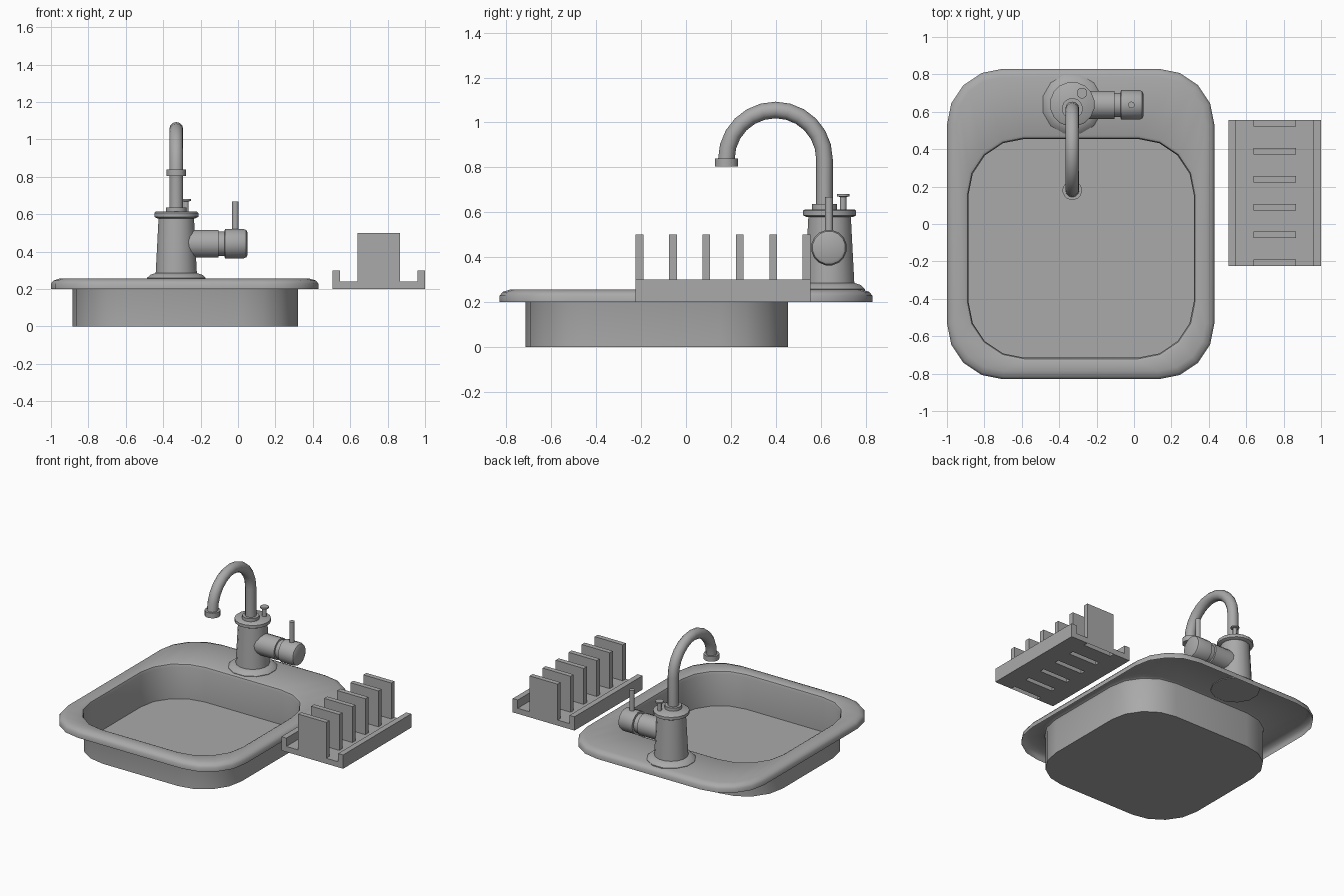
import bpy
import bmesh
from math import sin, cos, pi, radians
from mathutils import Matrix, Vector

default_cube = bpy.data.objects.get("Cube")
if default_cube:
    bpy.data.objects.remove(default_cube)

grey = bpy.data.materials.new("mid_grey")
grey.use_nodes = True
grey.diffuse_color = (0.4, 0.4, 0.4, 1)
grey.node_tree.nodes["Principled BSDF"].inputs["Base Color"].default_value = (0.4, 0.4, 0.4, 1)


def finish(name, bm, smooth=True, recalc=True):
    """Turn a bmesh into a named, shaded, coloured object."""
    if recalc:
        bmesh.ops.recalc_face_normals(bm, faces=bm.faces)
    mesh = bpy.data.meshes.new(name)
    bm.to_mesh(mesh)
    bm.free()
    mesh.materials.append(grey)
    if smooth:
        for poly in mesh.polygons:
            poly.use_smooth = True
        mesh.set_sharp_from_angle(angle=radians(40))
    obj = bpy.data.objects.new(name, mesh)
    bpy.context.scene.collection.objects.link(obj)
    return obj


def loft(name, rings, cap_start=True, cap_end=True, recalc=True):
    """Skin a list of equal-length point rings."""
    bm = bmesh.new()
    loops = [[bm.verts.new(p) for p in ring] for ring in rings]
    count = len(loops[0])
    for a, b in zip(loops, loops[1:]):
        for i in range(count):
            j = (i + 1) % count
            bm.faces.new((a[i], a[j], b[j], b[i]))
    if cap_start:
        bm.faces.new(loops[0][::-1])
    if cap_end:
        bm.faces.new(loops[-1])
    return finish(name, bm, recalc=recalc)


def lathe(name, profile, centre, axis="Z", sides=16):
    """Spin (radius, height) pairs about an axis through centre."""
    turn = Matrix.Rotation(pi / 2, 3, "Y") if axis == "X" else Matrix.Identity(3)
    base = Vector(centre)
    angles = [2 * pi * (i + 0.5) / sides for i in range(sides)]
    rings = [[base + turn @ Vector((r * cos(a), r * sin(a), h)) for a in angles]
             for r, h in profile]
    return loft(name, rings)


def rounded_rect(bounds, grow, z, radius=0.3, steps=4):
    x0, x1, y0, y1 = bounds
    r = radius + grow
    corners = [(x1, y1, 1, 1), (x0, y1, -1, 1), (x0, y0, -1, -1), (x1, y0, 1, -1)]
    points = []
    for k, (x, y, sx, sy) in enumerate(corners):
        for i in range(steps + 1):
            a = pi / 2 * (k + i / steps)
            points.append((x - sx * radius + r * cos(a), y - sy * radius + r * sin(a), z))
    return points


# Sink: one thin skin from the rim skirt, over the lip and down to the floor
RIM = (-1.0, 0.43, -0.83, 0.83)
BASIN = (-0.885, 0.32, -0.715, 0.455)
sections = [(RIM, 0, 0.2), (RIM, 0, 0.228), (RIM, -0.013, 0.245), (RIM, -0.045, 0.255),
            (BASIN, 0.02, 0.255), (BASIN, 0.006, 0.248), (BASIN, 0, 0.23), (BASIN, 0, 0)]
loft("sink", [rounded_rect(*s) for s in sections], cap_start=False, recalc=False)

# Tap body
BODY = (-0.33, 0.64, 0)
lathe("tap_flange", [(0.163, 0.25), (0.163, 0.258), (0.145, 0.275), (0.115, 0.285)],
      BODY, sides=12)
lathe("tap_body", [(0.113, 0.27), (0.096, 0.59)], BODY)
lathe("tap_collar", [(0.105, 0.578), (0.12, 0.586), (0.12, 0.607), (0.112, 0.613)], BODY)
SPOUT_Y = 0.617
lathe("spout_neck", [(0.056, 0.605), (0.056, 0.636)], (-0.33, SPOUT_Y, 0))

# Spout: straight riser, then a half circle towards the front
BEND, PIPE, SIDES = 0.2185, 0.037, 12
ARC_Y, ARC_Z = SPOUT_Y - BEND, 0.837
path = [(SPOUT_Y, 0.62, 0)]
for step in range(13):
    t = pi * step / 12
    path.append((ARC_Y + BEND * cos(t), ARC_Z + BEND * sin(t), t))
spout_rings = []
for y, z, t in path:
    ring = []
    for i in range(SIDES):
        a = 2 * pi * i / SIDES
        out = PIPE * sin(a)
        ring.append((-0.33 + PIPE * cos(a), y + out * cos(t), z + out * sin(t)))
    spout_rings.append(ring)
loft("spout", spout_rings)
lathe("spout_tip", [(0.052, 0.803), (0.052, 0.84)], (-0.33, ARC_Y - BEND, 0))

# Small pull knob behind the spout
lathe("pull_knob", [(0.015, 0.6), (0.015, 0.668), (0.029, 0.671), (0.029, 0.681)],
      (-0.278, 0.7, 0), sides=12)

# Side valve with a groove, and its lever
lathe("side_valve", [(0.076, -0.27), (0.076, -0.105), (0.066, -0.103), (0.066, -0.072),
                     (0.08, -0.07), (0.08, 0.03), (0.074, 0.044), (0.062, 0.05)],
      (0, 0.637, 0.442), axis="X")
lathe("valve_lever", [(0.018, 0.5), (0.018, 0.668)], (-0.014, 0.637, 0), sides=10)


# Dish rack: stepped tray with rails and hollow dividers open underneath
def build_rack():
    bottom, tray, rail, top = 0.2, 0.24, 0.3, 0.5
    xs = [0.505, 0.545, 0.64, 0.865, 0.96, 1.0]
    ys = []
    for i in range(6):
        start = -0.225 + i * 0.149
        ys += [start, start + 0.035]
    nx, ny = len(xs) - 1, len(ys) - 1
    bm = bmesh.new()

    def quad(*points):
        bm.faces.new([bm.verts.new(p) for p in points])

    def inside(i, j):
        return 0 <= i < nx and 0 <= j < ny

    def is_divider(i, j):
        return inside(i, j) and i == 2 and j % 2 == 0

    def height(i, j):
        if not inside(i, j):
            return bottom
        if i in (0, nx - 1):
            return rail
        return top if is_divider(i, j) else tray

    def wall(a, b, p, q):
        low, high = sorted((height(*a), height(*b)))
        if is_divider(*a) or is_divider(*b):
            low = bottom
        if high > low:
            if height(*a) < height(*b):
                p, q = q, p
            quad((*p, low), (*q, low), (*q, high), (*p, high))

    for i in range(nx):
        for j in range(ny):
            x0, x1, y0, y1 = xs[i], xs[i + 1], ys[j], ys[j + 1]
            h = height(i, j)
            quad((x0, y0, h), (x1, y0, h), (x1, y1, h), (x0, y1, h))
            if not is_divider(i, j):
                quad((x0, y1, bottom), (x1, y1, bottom), (x1, y0, bottom), (x0, y0, bottom))
    for i in range(nx + 1):
        for j in range(ny):
            wall((i - 1, j), (i, j), (xs[i], ys[j]), (xs[i], ys[j + 1]))
    for i in range(nx):
        for j in range(ny + 1):
            wall((i, j - 1), (i, j), (xs[i + 1], ys[j]), (xs[i], ys[j]))
    bmesh.ops.remove_doubles(bm, verts=bm.verts, dist=0.0001)
    finish("dish_rack", bm, smooth=False, recalc=False)


build_rack()
